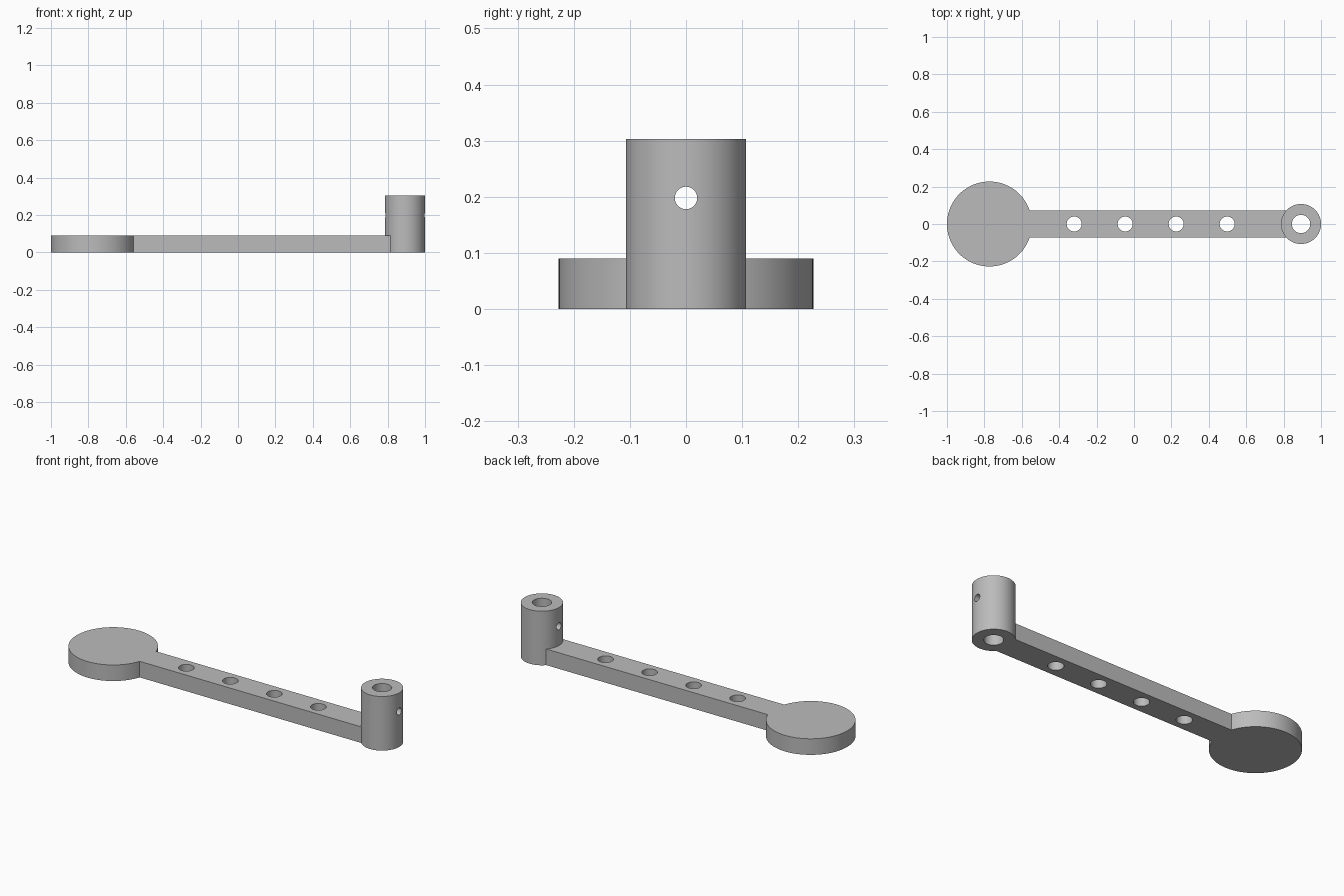
import bpy
import math

cube = bpy.data.objects.get("Cube")
if cube:
    bpy.data.objects.remove(cube, do_unlink=True)

THICK, HEIGHT = 0.09, 0.303
DISC_X, DISC_R = -0.773, 0.227
HUB_X, HUB_R = 0.893, 0.107
ARM_WIDTH = 0.146

grey = bpy.data.materials.new("plain grey")
grey.use_nodes = True
colour = (0.5, 0.5, 0.5, 1)
grey.diffuse_color = colour
grey.node_tree.nodes["Principled BSDF"].inputs["Base Color"].default_value = colour


def cylinder(name, x, radius, z0, z1, sides=96):
    bpy.ops.mesh.primitive_cylinder_add(vertices=sides, radius=radius, depth=z1 - z0,
                                        location=(x, 0, (z0 + z1) / 2))
    ob = bpy.context.object
    ob.name = name
    ob.data.materials.append(grey)
    return ob


def combine(target, other, operation):
    """Apply a boolean to the target and discard the other solid."""
    other.hide_render = True
    mod = target.modifiers.new(operation.lower(), "BOOLEAN")
    mod.operation, mod.object, mod.solver = operation, other, "EXACT"
    bpy.context.view_layer.objects.active = target
    bpy.ops.object.modifier_apply(modifier=mod.name)
    bpy.data.objects.remove(other, do_unlink=True)


# Straight arm, ending inside the disc and the hub wall
start, end = DISC_X + 0.1, HUB_X - 0.07
bpy.ops.mesh.primitive_cube_add(size=1, location=((start + end) / 2, 0, THICK / 2))
arm = bpy.context.object
arm.name = "lever_arm"
arm.scale = (end - start, ARM_WIDTH, THICK)
bpy.ops.object.transform_apply(location=True, rotation=True, scale=True)
arm.data.materials.append(grey)

# Round paddle and upright hub fused to the arm
combine(arm, cylinder("paddle_disc", DISC_X, DISC_R, 0, THICK), "UNION")
combine(arm, cylinder("shaft_hub", HUB_X, HUB_R, 0, HEIGHT), "UNION")

# Row of lightening holes
for i in range(4):
    hole = cylinder("arm_hole", -0.32 + i * 0.2727, 0.04, -0.1, 0.2, 48)
    combine(arm, hole, "DIFFERENCE")

# Shaft bore and cross pin hole through the hub
combine(arm, cylinder("shaft_bore", HUB_X, 0.049, -0.1, 0.5, 64), "DIFFERENCE")
pin = cylinder("pin_hole", HUB_X, 0.02, 0, 0.4, 40)
pin.rotation_euler.y = math.pi / 2
pin.location.z = 0.198
bpy.context.view_layer.update()
combine(arm, pin, "DIFFERENCE")

# Smooth round walls, crisp edges
bpy.ops.object.select_all(action="DESELECT")
arm.select_set(True)
bpy.context.view_layer.objects.active = arm
bpy.ops.object.shade_smooth_by_angle(angle=math.radians(30))
